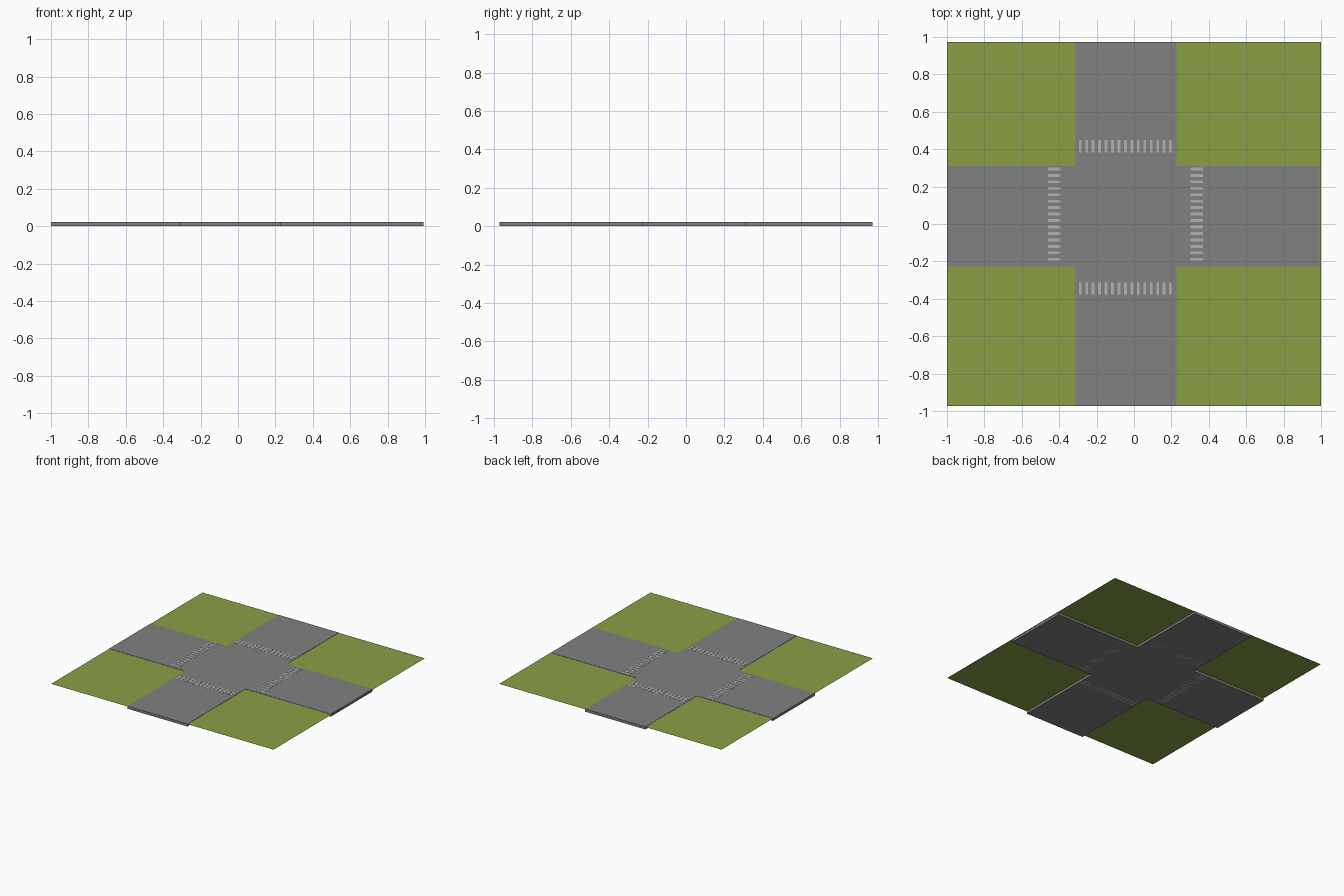
import bpy, bmesh

if "Cube" in bpy.data.objects:
    bpy.data.objects.remove(bpy.data.objects["Cube"])

TOP = 0.021           # road surface height
X0, X1 = -0.315, 0.226   # north-south road
Y0, Y1 = -0.226, 0.31    # east-west road


def material(name, rgb):
    m = bpy.data.materials.new(name)
    m.diffuse_color = (*rgb, 1)
    m.use_nodes = True
    m.node_tree.nodes["Principled BSDF"].inputs["Base Color"].default_value = m.diffuse_color
    return m


def finish(name, bm, mat):
    bmesh.ops.recalc_face_normals(bm, faces=bm.faces)
    me = bpy.data.meshes.new(name)
    bm.to_mesh(me)
    bm.free()
    me.materials.append(mat)
    ob = bpy.data.objects.new(name, me)
    bpy.context.collection.objects.link(ob)
    return ob


def add_box(bm, xa, xb, ya, yb, za, zb):
    vs = bmesh.ops.create_cube(bm, size=1)['verts']
    for v in vs:
        v.co.x = xb if v.co.x > 0 else xa
        v.co.y = yb if v.co.y > 0 else ya
        v.co.z = zb if v.co.z > 0 else za


asphalt = material("asphalt", (0.22, 0.22, 0.22))
paint = material("paint", (0.45, 0.45, 0.45))
green = material("grass", (0.25, 0.35, 0.06))

# Cross-shaped road slab
outline = [(X0, -0.972), (X1, -0.972), (X1, Y0), (0.993, Y0), (0.993, Y1), (X1, Y1),
           (X1, 0.972), (X0, 0.972), (X0, Y1), (-1, Y1), (-1, Y0), (X0, Y0)]
bm = bmesh.new()
face = bm.faces.new([bm.verts.new((x, y, 0)) for x, y in outline])
ext = bmesh.ops.extrude_face_region(bm, geom=[face], use_keep_orig=True)['geom']
bmesh.ops.translate(bm, vec=(0, 0, TOP),
                    verts=[v for v in ext if isinstance(v, bmesh.types.BMVert)])
finish("road", bm, asphalt)

# Thin lawn sheet passing just under the road surface
bm = bmesh.new()
bm.faces.new([bm.verts.new((x, y, TOP - 0.002))
              for x, y in [(-1, -0.972), (1, -0.972), (1, 0.972), (-1, 0.972)]])
finish("lawn", bm, green)


# Zebra crossings: 15 stripes each, running through the slab
def crossing(name, start, across, along_x):
    bm = bmesh.new()
    for i in range(15):
        a = start + i * 0.0345
        b = a + 0.015
        rect = (a, b, *across) if along_x else (*across, a, b)
        add_box(bm, *rect, 0.0, TOP + 0.001)
    finish(name, bm, paint)


crossing("north_crossing", -0.295, (0.383, 0.450), True)
crossing("south_crossing", -0.295, (-0.377, -0.313), True)
crossing("west_crossing", -0.196, (-0.460, -0.392), False)
crossing("east_crossing", -0.196, (0.303, 0.370), False)
